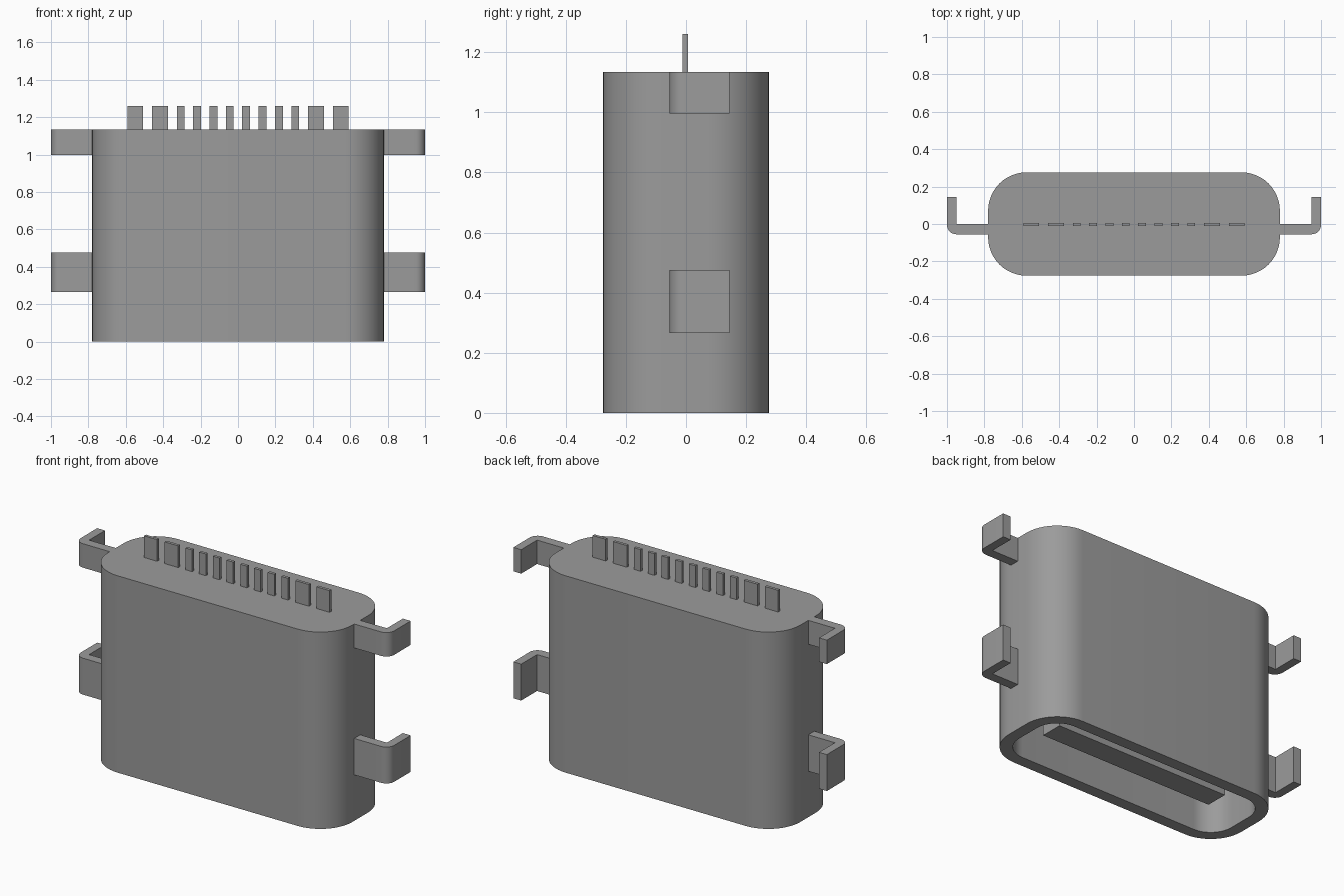
import bpy, bmesh, math

cube = bpy.data.objects.get("Cube")
if cube:
    bpy.data.objects.remove(cube, do_unlink=True)

metal = bpy.data.materials.new("grey metal")
metal.use_nodes = True
GREY = (0.33, 0.33, 0.33, 1)
metal.diffuse_color = GREY
metal.node_tree.nodes["Principled BSDF"].inputs["Base Color"].default_value = GREY


def rounded_rect(hx, hy, r, steps=12):
    """Counter-clockwise outline with rounded corners."""
    pts = []
    for i, (sx, sy) in enumerate([(1, 1), (-1, 1), (-1, -1), (1, -1)]):
        for k in range(steps + 1):
            a = math.pi / 2 * (i + k / steps)
            pts.append((sx * (hx - r) + r * math.cos(a), sy * (hy - r) + r * math.sin(a)))
    return pts


def loft(name, rings):
    """Bridge (outline, z) rings in order and cap both ends."""
    bm = bmesh.new()
    loops = [[bm.verts.new((x, y, z)) for x, y in pts] for pts, z in rings]
    n = len(loops[0])
    for a, b in zip(loops, loops[1:]):
        for i in range(n):
            j = (i + 1) % n
            bm.faces.new((a[i], a[j], b[j], b[i]))
    bm.faces.new(loops[0])
    bm.faces.new(loops[-1])
    bmesh.ops.recalc_face_normals(bm, faces=bm.faces)
    me = bpy.data.meshes.new(name)
    bm.to_mesh(me)
    bm.free()
    me.materials.append(metal)
    ob = bpy.data.objects.new(name, me)
    bpy.context.collection.objects.link(ob)
    bpy.ops.object.select_all(action="DESELECT")
    ob.select_set(True)
    bpy.context.view_layer.objects.active = ob
    bpy.ops.object.shade_smooth_by_angle(angle=math.radians(30))
    return ob


def box(name, x0, x1, y0, y1, z0, z1):
    outline = [(x0, y0), (x1, y0), (x1, y1), (x0, y1)]
    return loft(name, [(outline, z0), (outline, z1)])


# Shell: closed top, hollow socket opening at the bottom
TOP, CEILING = 1.135, 0.95
outer = rounded_rect(0.78, 0.276, 0.205)
inner = rounded_rect(0.712, 0.208, 0.137)
loft("shell", [(outer, TOP), (outer, 0), (inner, 0), (inner, CEILING)])

# Tongue inside the socket
box("tongue", -0.555, 0.555, -0.065, 0.065, 0.075, CEILING + 0.02)

# Contact pins: two wide ones at each end, eight narrow ones between
pins = [(-0.55, 0.083), (-0.417, 0.087)]
pins += [(-0.306 + 0.0874 * i, 0.042) for i in range(8)]
pins += [(0.417, 0.087), (0.55, 0.083)]
for i, (x, w) in enumerate(pins):
    box(f"pin_{i + 1}", x - w / 2, x + w / 2, -0.011, 0.006, TOP - 0.03, 1.26)

# Bent mounting tabs, two on each side
bend = [(0.95 + 0.05 * math.sin(a), -0.005 - 0.05 * math.cos(a))
        for a in (math.pi / 2 * k / 8 for k in range(9))]
tab = [(0.74, -0.055)] + bend + [(1.0, 0.145), (0.95, 0.145), (0.95, 0.0), (0.74, 0.0)]
for level, z0, z1 in (("upper", 0.997, TOP), ("lower", 0.265, 0.475)):
    for side, s in (("left", 1), ("right", -1)):
        outline = [(s * x, y) for x, y in tab]
        loft(f"{level}_{side}_tab", [(outline, z0), (outline, z1)])
